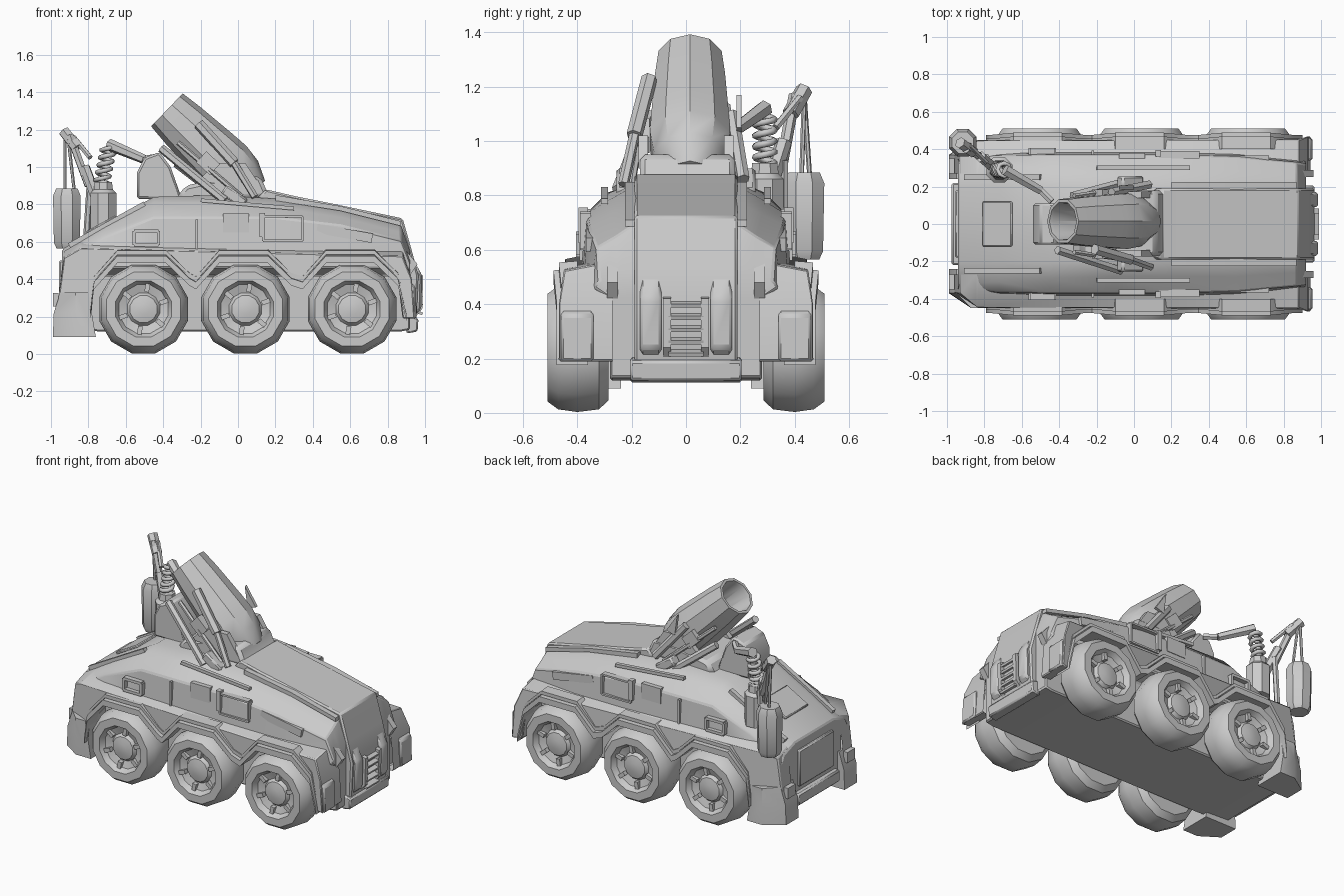
import bpy, bmesh, math
from mathutils import Vector, Matrix

if "Cube" in bpy.data.objects:
    bpy.data.objects.remove(bpy.data.objects["Cube"])


def finish(name, bm, mirror=False, bevel=0.0):
    bmesh.ops.remove_doubles(bm, verts=bm.verts, dist=1e-5)
    bmesh.ops.recalc_face_normals(bm, faces=bm.faces)
    me = bpy.data.meshes.new(name)
    bm.to_mesh(me)
    bm.free()
    ob = bpy.data.objects.new(name, me)
    bpy.context.collection.objects.link(ob)
    if bevel:
        b = ob.modifiers.new("bevel", 'BEVEL')
        b.width, b.segments, b.limit_method = bevel, 1, 'ANGLE'
    if mirror:
        m = ob.modifiers.new("mirror", 'MIRROR')
        m.use_axis = (False, True, False)
    return ob


def loft(name, sections, first_cap=True, **kw):
    bm = bmesh.new()
    rows = [[bm.verts.new(p) for p in s] for s in sections]
    n = len(rows[0])
    for a, b in zip(rows, rows[1:]):
        for i in range(n):
            j = (i + 1) % n
            bm.faces.new((a[i], a[j], b[j], b[i]))
    if first_cap:
        bm.faces.new(rows[0])
    bm.faces.new(rows[-1])
    return finish(name, bm, **kw)


def prism(name, pts, y0, y1, **kw):
    return loft(name, [[(x, y, z) for x, z in pts] for y in (y0, y1)], **kw)


def box(name, c, size, ry=0, **kw):
    bm = bmesh.new()
    m = Matrix.Translation(c) @ Matrix.Rotation(math.radians(ry), 4, 'Y') @ Matrix.Diagonal((*size, 1))
    bmesh.ops.create_cube(bm, size=1, matrix=m)
    return finish(name, bm, **kw)


def lathe(name, profile, origin, axis, seg=10, **kw):
    q = Vector(axis).to_track_quat('Z', 'Y')
    o = Vector(origin)
    rows = []
    for r, t in profile:
        rows.append([o + q @ Vector((r * math.cos(2 * math.pi * (i + .5) / seg),
                                     r * math.sin(2 * math.pi * (i + .5) / seg), t)) for i in range(seg)])
    return loft(name, rows, **kw)


def rod(name, a, b, r0, r1=None, seg=6, **kw):
    d = Vector(b) - Vector(a)
    return lathe(name, [(r0, 0), (r1 or r0, d.length)], a, d, seg, **kw)


def pipe(name, pts, r):
    cu = bpy.data.curves.new(name, 'CURVE')
    cu.dimensions, cu.bevel_depth, cu.bevel_resolution, cu.use_fill_caps = '3D', r, 1, True
    s = cu.splines.new('POLY')
    s.points.add(len(pts) - 1)
    for p, c in zip(s.points, pts):
        p.co = (*c, 1)
    ob = bpy.data.objects.new(name, cu)
    bpy.context.collection.objects.link(ob)


# Main hull: x, belly z, waist half-width, shoulder half-width, shoulder z, roof z
stations = [(-.94, .13, .36, .32, .52, .56), (-.72, .12, .385, .31, .66, .69), (-.45, .12, .39, .29, .81, .84),
            (-.1, .12, .39, .28, .81, .85), (.2, .12, .39, .28, .785, .83), (.55, .12, .38, .28, .73, .77),
            (.87, .12, .35, .26, .65, .69), (.92, .13, .34, .25, .52, .55)]
rings = []
for x, zb, yw, ys, zs, zt in stations:
    half = [(.28, zb), (.28, .42), (yw, .46), (yw - .02, min(.73, zs - .04)), (ys, zs), (.20, zt)]
    rings.append([(x, y, z) for y, z in half] + [(x, -y, z) for y, z in reversed(half)])
loft("hull", rings, bevel=.008)

# Raised hood and nose
prism("hood", [(.1, .83), (.15, .88), (.3, .845), (.5, .805), (.88, .725), (.93, .55), (.965, .42),
               (.955, .2), (.93, .12), (.91, .2), (.91, .54), (.85, .68), (.55, .76)], -.19, .19, bevel=.01)
for y in (-.07, .07):
    prism("grille_post", [(.95, .20), (.985, .24), (.99, .42), (.95, .43)], y - .014, y + .014)
for k in range(5):
    box("grille_bar", (.97, 0, .22 + k * .045), (.035, .13, .014), ry=20)
for y0, y1 in ((-.17, -.09), (.09, .17)):
    prism("nose_wedge", [(.94, .20), (.98, .24), (.985, .42), (.93, .52)], y0, y1, bevel=.012)
prism("nose_lip", [(.90, .11), (.96, .12), (.965, .19), (.90, .21)], -.205, .205, bevel=.008)
prism("hood_edge", [(.2, .82), (.55, .765), (.87, .685), (.87, .71), (.55, .79), (.2, .85)], .18, .225, mirror=True)

# Fenders with wheel arches, chamfered in plan at the rear corner
wheels = (-.505, .04, .61)
arch = []
for x in wheels:
    arch += [(x - .265, .37), (x - .14, .51), (x + .12, .51), (x + .245, .39)]
fender = ([(-.84, .60), (-.93, .55), (-.96, .30), (-.94, .14), (-.84, .14), (-.79, .14)] + arch
          + [(.88, .19), (.945, .19), (.93, .40), (.88, .56)])
outer = []
for x, z in fender:
    y = .37 if x < -.9 else .45 if x < .9 else .47
    outer.append((x, y, z - (.035 if z > .545 else 0)))
loft("fender", [[(x, .27, z) for x, z in fender], outer], first_cap=False, mirror=True, bevel=.006)
lip = [(-.79, .22)] + arch + [(.90, .2)]
for name, y0, y1, t, rise in (("arch_lip", .36, .488, .024, 0), ("arch_upper_rib", .40, .468, .014, .035)):
    secs = []
    for x, z in lip:
        z += rise
        out = y1 if z > .45 else y1 - .012
        secs.append([(x, y0, z - t), (x, out, z - t), (x, out, z + t * .6), (x, y0, z + t)])
    loft(name, secs, mirror=True)
prism("headlamp_fin", [(.90, .55), (.96, .48), (.92, .42)], .25, .29, mirror=True)
prism("front_fender_step", [(.90, .19), (.955, .19), (.95, .36), (.90, .40)], .34, .46, mirror=True, bevel=.01)

# Wheels
for wx in wheels:
    lathe("wheel", [(.10, .285), (.20, .285), (.235, .32), (.245, .40), (.235, .47), (.205, .51), (.155, .51),
                    (.135, .475), (.09, .46), (.075, .48), (.03, .49)], (wx, 0, .24), (0, 1, 0), 12, mirror=True)
    for k in range(6):
        a = math.radians(60 * k + 20)
        box("wheel_lug", (wx + .115 * math.cos(a), .475, .24 + .115 * math.sin(a)), (.045, .03, .025),
            ry=-math.degrees(a), mirror=True)

# Rear bumper, steps and hatch
bump = [(-.99, .09), (-.985, .22), (-.95, .33), (-.80, .33), (-.76, .09)]
loft("rear_bumper", [[(x, .24, z) for x, z in bump], [(x, .37, z) for x, z in bump],
                     [(max(x, -.87), .45, z) for x, z in bump]], mirror=True)
box("rear_lamp", (-.975, .31, .29), (.03, .08, .07), mirror=True)
box("rear_step", (-.95, 0, .19), (.05, .44, .08), bevel=.01)
box("rear_door", (-.945, 0, .38), (.025, .36, .24), bevel=.008)
box("rear_deck_hatch", (-.73, 0, .69), (.18, .24, .02), ry=-29, bevel=.006)
box("rear_deck_rail", (-.70, .25, .69), (.46, .03, .03), ry=-29, mirror=True)


# Side windows, doors, handles and stowage
def frame(name, x, z, w, h, y, t=.018):
    for dx, dz, sx, sz in ((0, h / 2, w, t), (0, -h / 2, w, t), (w / 2, 0, t, h), (-w / 2, 0, t, h)):
        box(name, (x + dx, y, z + dz), (sx, .04, sz), mirror=True)


frame("side_window", -.49, .62, .13, .075, .385)
frame("side_hatch", .24, .67, .21, .13, .37, .012)
box("door_panel", (-.01, .365, .70), (.14, .03, .10), mirror=True)
box("door_latch", (.13, .378, .69), (.03, .035, .13), mirror=True)
box("side_rail", (.05, .30, .80), (.5, .025, .02), ry=5, mirror=True)
box("front_side_panel", (.57, .355, .645), (.30, .025, .05), ry=10, mirror=True)
box("side_seam", (-.22, .38, .60), (.012, .025, .24), mirror=True)

# Large hollow mortar
lathe("mortar_barrel", [(.08, .28), (.10, .02), (.105, 0), (.122, 0), (.135, .12), (.15, .34), (.155, .44),
                        (.14, .54), (.09, .64)], (-.38, .015, 1.305), (.72, 0, -.69), 10)
prism("breech_shield", [(-.54, .83), (-.54, .97), (-.50, 1.05), (-.42, 1.08), (-.36, 1.0), (-.30, .83)],
      -.11, .11, bevel=.012)
prism("mortar_base", [(-.34, .82), (-.28, .90), (-.05, .95), (.12, .95), (.15, .88), (.19, .84)], -.17, .18, bevel=.02)
prism("cradle_cheek", [(-.22, .92), (-.12, 1.02), (.04, 1.02), (.12, .90)], .14, .175, mirror=True)
rod("recoil_cylinder", (-.21, -.135, 1.23), (-.02, -.19, 1.02), .03)
rod("recoil_rod", (-.02, -.19, 1.02), (.09, -.23, .84), .02)
rod("recoil_stub", (-.12, .17, 1.10), (.08, .21, .86), .025)
rod("elevating_strut", (-.41, -.14, 1.10), (-.07, -.25, .82), .024)
rod("elevating_strut_far", (-.33, .15, 1.02), (-.07, .22, .82), .024)
rod("lower_strut", (-.32, .15, 1.13), (.02, .20, .84), .014, mirror=True)
box("strut_foot", (-.02, .22, .84), (.14, .07, .06), ry=35, mirror=True, bevel=.01)
box("cradle_bracket", (-.16, .16, 1.02), (.10, .05, .08), ry=43, mirror=True)
prism("sight_fin", [(-.06, 1.03), (-.08, 1.17), (.0, 1.05)], .185, .205)

# Loading arm with coil spring
lathe("crane_base", [(.075, 0), (.075, .20), (.055, .22), (.05, .26)], (-.72, .29, .66), (0, 0, 1), 8)
pipe("coil_spring", [(-.73 + .035 * math.cos(i * .785) + .04 * i / 40, .29 + .035 * math.sin(i * .785), .91 + .2 * i / 40)
                     for i in range(41)], .013)
rod("loading_arm", (-.69, .29, 1.12), (-.50, .18, 1.04), .032, .025)
rod("loading_arm_tip", (-.50, .18, 1.04), (-.44, .12, 1.05), .02)

# Hoist arm with hanging shell
rod("hoist_post", (-.76, .31, .84), (-.82, .36, 1.0), .03)
rod("hoist_arm", (-.80, .35, .90), (-.90, .40, 1.17), .022)
rod("hoist_brace", (-.79, .33, 1.05), (-.88, .42, 1.16), .015)
rod("hoist_head", (-.86, .385, 1.10), (-.93, .435, 1.19), .032)
for dx, dy in ((-.015, .01), (.035, -.02)):
    rod("hoist_cable", (-.92 + dx * .3, .435, 1.17), (-.91 + dx, .445 + dy, .87), .009)
lathe("hanging_shell", [(.06, 0), (.075, .03), (.08, .28), (.062, .32)], (-.915, .435, .565), (0, 0, 1), 8)
rod("side_strut", (-.79, .36, .93), (-.81, .36, .62), .018)

for ob in bpy.data.objects:
    if ob.type == 'MESH':
        ob.data.shade_smooth()
        ob.data.set_sharp_from_angle(angle=math.radians(35))
